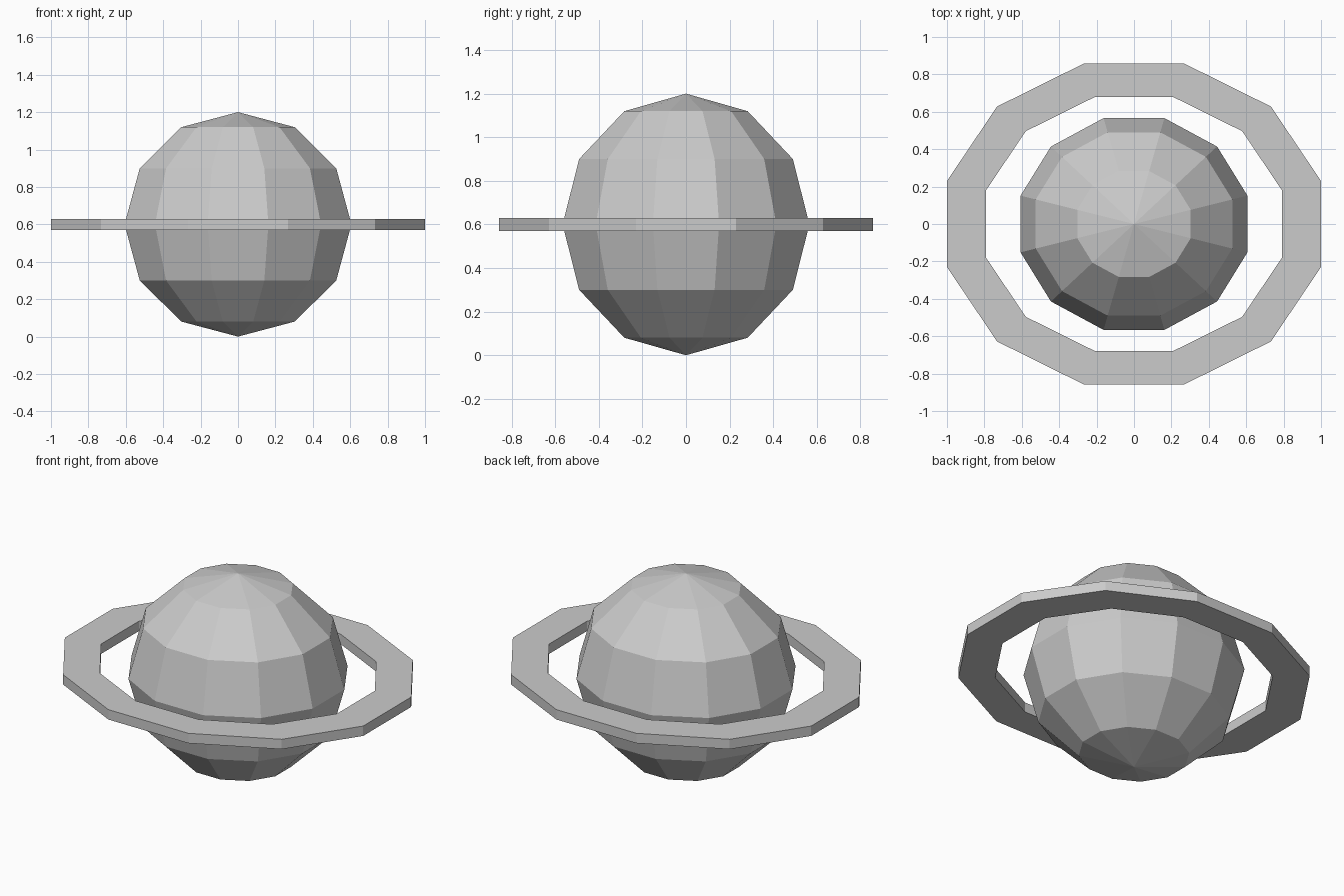
import bpy, bmesh
from math import radians, cos, sin
from mathutils import Matrix

if "Cube" in bpy.data.objects:
    bpy.data.objects.remove(bpy.data.objects["Cube"])

SIDES = 12
HALF = radians(15)  # half a side, puts flat sides on the x and y axes


def finish(bm, name):
    bmesh.ops.recalc_face_normals(bm, faces=bm.faces)
    mesh = bpy.data.meshes.new(name)
    bm.to_mesh(mesh)
    bm.free()
    ob = bpy.data.objects.new(name, mesh)
    ob.location.z = 0.6
    bpy.context.collection.objects.link(ob)
    return ob


# Faceted globe, slightly narrower front to back
bm = bmesh.new()
squash = Matrix.Diagonal((0.628, 0.586, 0.6, 1.0))
bmesh.ops.create_uvsphere(bm, u_segments=SIDES, v_segments=6, radius=1,
                          matrix=squash @ Matrix.Rotation(HALF, 4, 'Z'))
finish(bm, "globe")

# Flat oval ring: rectangular section joined round twelve sides
bm = bmesh.new()
section = [(1.0353, -0.03), (1.0353, 0.03), (0.818, 0.03), (0.818, -0.03)]
loops = []
for i in range(SIDES):
    a = HALF + radians(30) * i
    loops.append([bm.verts.new((r * cos(a), r * 0.858 * sin(a), z)) for r, z in section])
for i, a in enumerate(loops):
    b = loops[(i + 1) % SIDES]
    for j in range(4):
        k = (j + 1) % 4
        bm.faces.new((a[j], b[j], b[k], a[k]))
finish(bm, "ring")
